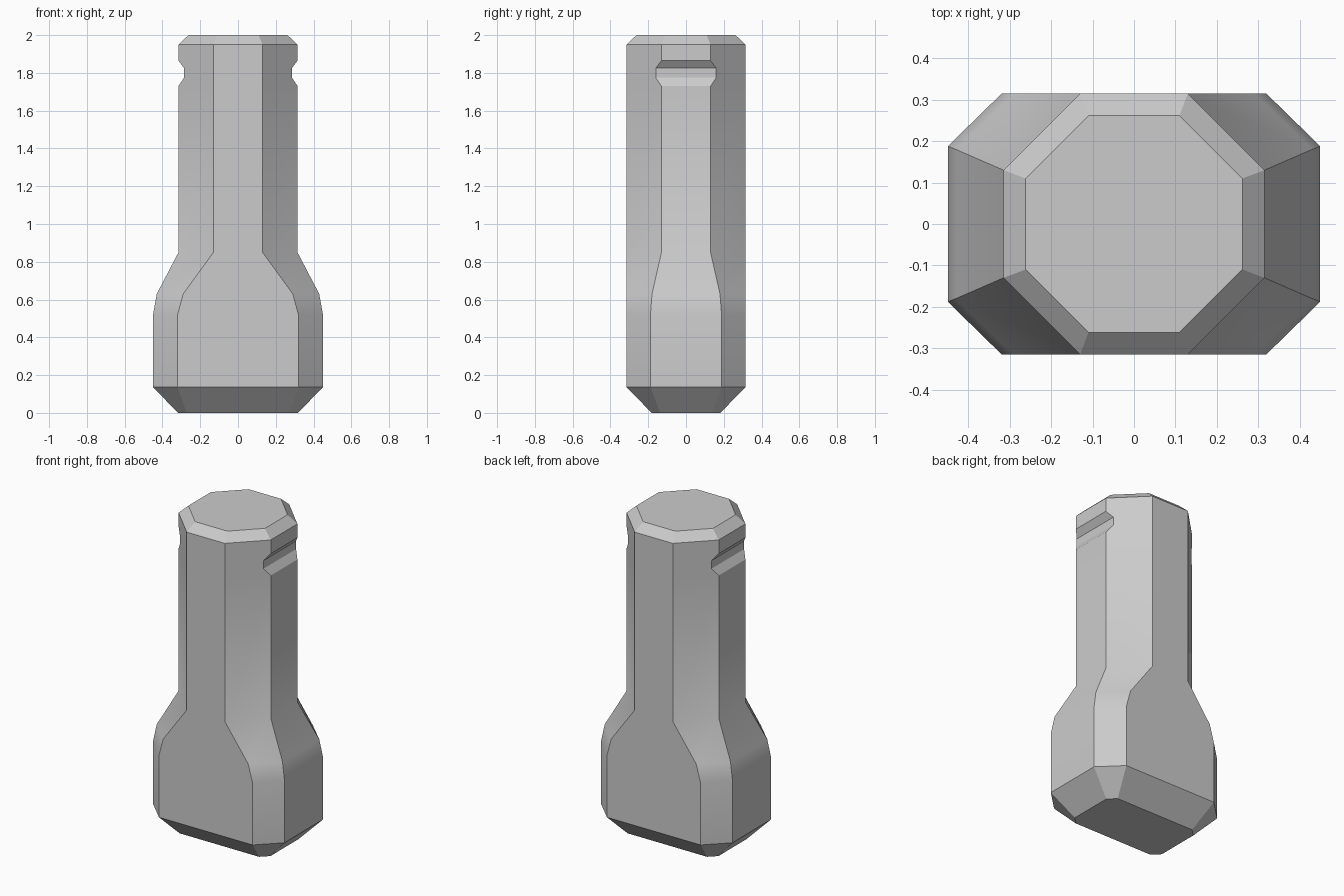
import bpy, bmesh, math

cube = bpy.data.objects.get("Cube")
if cube:
    bpy.data.objects.remove(cube, do_unlink=True)

# Plain grey material
grey = bpy.data.materials.new("plain_grey")
grey.use_nodes = True
colour = (0.6, 0.6, 0.6, 1)
grey.diffuse_color = colour
grey.node_tree.nodes["Principled BSDF"].inputs["Base Color"].default_value = colour


def octagon(bm, z, half_x, half_y, corner_x, corner_y):
    """Rectangle with cut corners, counter-clockwise from the right side."""
    quarter = [(half_x, corner_y), (corner_x, half_y)]
    points = quarter + [(-x, y) for x, y in reversed(quarter)]
    points += [(-x, -y) for x, y in points]
    return [bm.verts.new((x, y, z)) for x, y in points]


# Sections from foot to top: height, half width, half depth, corner x, corner y
SHAFT = (0.315, 0.315, 0.13, 0.13)
BULB = (0.45, 0.315, 0.32, 0.188)
GROOVE = (0.285, 0.315, 0.13, 0.16)
sections = [
    (0, 0.318, 0.182, 0.272, 0.137),
    (0.137, *BULB),
    (0.52, *BULB),
    (0.63, 0.43, 0.315, 0.29, 0.18),
    (0.85, *SHAFT),
    # Side grooves cut into the shaft
    (1.73, *SHAFT),
    (1.775, *GROOVE),
    (1.825, *GROOVE),
    (1.865, *SHAFT),
    # Bevelled top
    (1.95, *SHAFT),
    (2, 0.262, 0.262, 0.11, 0.11),
]

# Loft the body through the sections
bm = bmesh.new()
rings = [octagon(bm, *s) for s in sections]
for low, high in zip(rings, rings[1:]):
    for i in range(8):
        j = (i + 1) % 8
        bm.faces.new((low[i], low[j], high[j], high[i]))
bm.faces.new(rings[0][::-1])
bm.faces.new(rings[-1])
bmesh.ops.recalc_face_normals(bm, faces=bm.faces)

mesh = bpy.data.meshes.new("plug_body")
bm.to_mesh(mesh)
bm.free()
mesh.materials.append(grey)
body = bpy.data.objects.new("plug_body", mesh)
bpy.context.collection.objects.link(body)

# Smooth the shoulder, keep the corners sharp
bpy.ops.object.select_all(action="DESELECT")
body.select_set(True)
bpy.context.view_layer.objects.active = body
bpy.ops.object.shade_smooth_by_angle(angle=math.radians(30))
